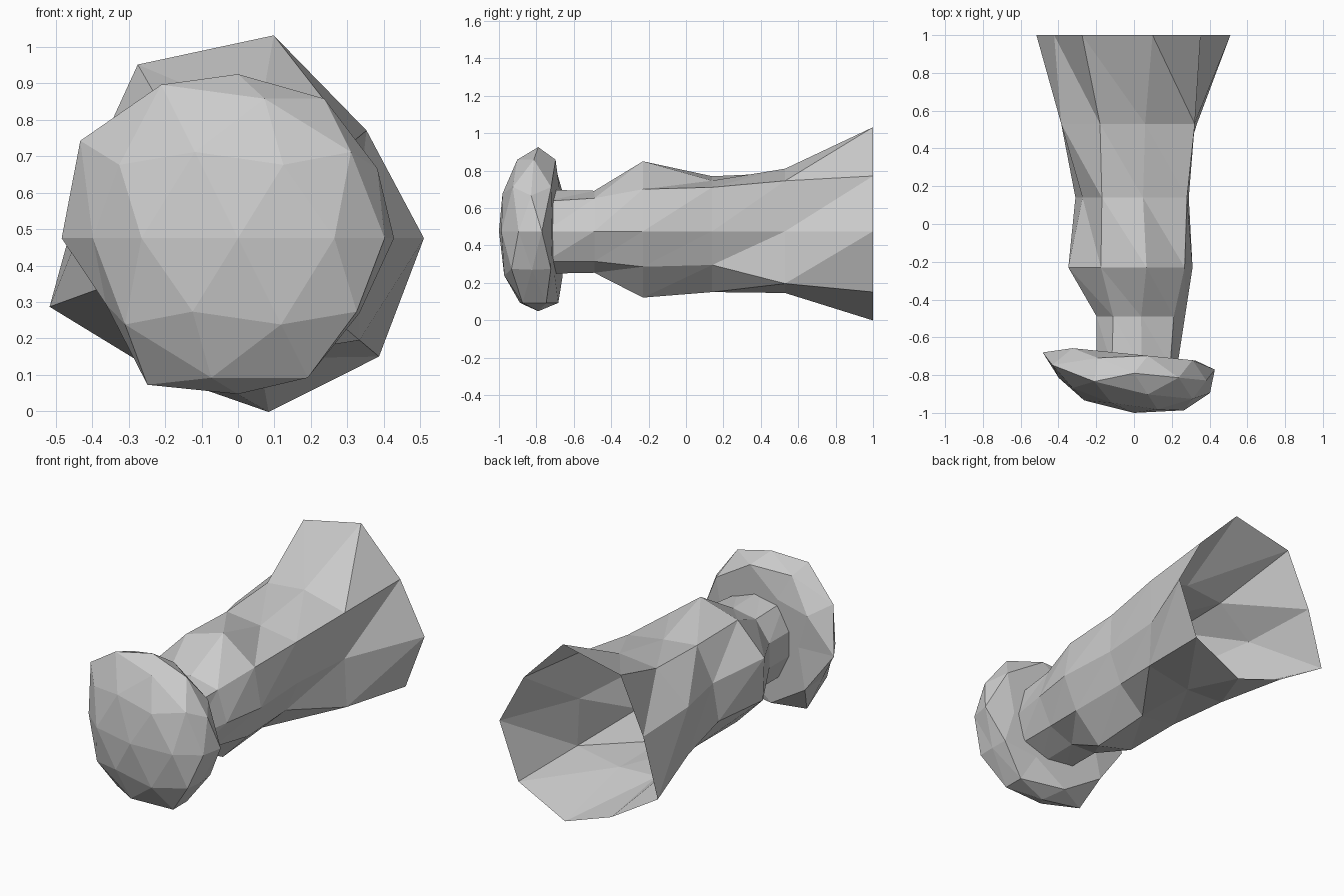
import bpy, bmesh
from math import cos, sin, radians
from mathutils import Vector

if "Cube" in bpy.data.objects:
    bpy.data.objects.remove(bpy.data.objects["Cube"])

CZ = 0.475      # height of the long axis
SIDES = 9


def add_object(name, bm):
    bmesh.ops.recalc_face_normals(bm, faces=bm.faces)
    mesh = bpy.data.meshes.new(name)
    bm.to_mesh(mesh)
    bm.free()
    obj = bpy.data.objects.new(name, mesh)
    bpy.context.collection.objects.link(obj)
    return obj


# Flared stem: open nine-sided tube, uneven radii every 40 degrees per ring
rings = [
    (-0.75, [.23, .25, .225, .235, .21, .21, .25, .23, .25]),
    (-0.49, [.27, .275, .22, .22, .21, .21, .25, .225, .25]),
    (-0.23, [.31, .35, .38, .35, .37, .36, .34, .36, .295]),
    (0.14, [.29, .366, .275, .34, .29, .33, .34, .33, .28]),
    (0.53, [.32, .42, .34, .36, .41, .41, .37, .335, .435]),
    (1.00, [.51, .46, .565, .55, .45, .55, .43, .484, .505]),
]
bm = bmesh.new()
loops = []
for y, radii in rings:
    loops.append([bm.verts.new((r * cos(radians(40 * i)), y,
                                CZ + r * sin(radians(40 * i))))
                  for i, r in enumerate(radii)])
for a, b in zip(loops, loops[1:]):
    for i in range(SIDES):
        j = (i + 1) % SIDES
        bm.faces.new((a[i], a[j], b[j]))
        bm.faces.new((a[i], b[j], b[i]))
add_object("flared_stem", bm)

# Rounded cap: squashed icosphere, domed in front and flattened behind
bumps = [
    ((-.851, 0, .526), 1.13), ((-.951, .309, 0), 1.13),
    ((-.894, 0, -.447), .9), ((-.526, 0, -.851), 1.05),
    ((-.425, -.309, .851), 1.1), ((-.951, -.309, 0), .93),
    ((.894, 0, .447), .95), ((.851, 0, -.526), .87),
    ((.951, -.309, 0), .94), ((0, 0, -1), .95),
]
bm = bmesh.new()
bmesh.ops.create_icosphere(bm, subdivisions=2, radius=1)
for v in bm.verts:
    d = v.co.normalized()
    scale = 0.45
    for direction, factor in bumps:
        if (d - Vector(direction)).length < 0.1:
            scale *= factor
    x = d.x * scale
    depth = 0.21 * d.y if d.y < 0 else min(0.2 * d.y, 0.1)
    v.co = (x, -0.79 + depth - 0.1 * x, CZ + d.z * scale)
add_object("rounded_cap", bm)
